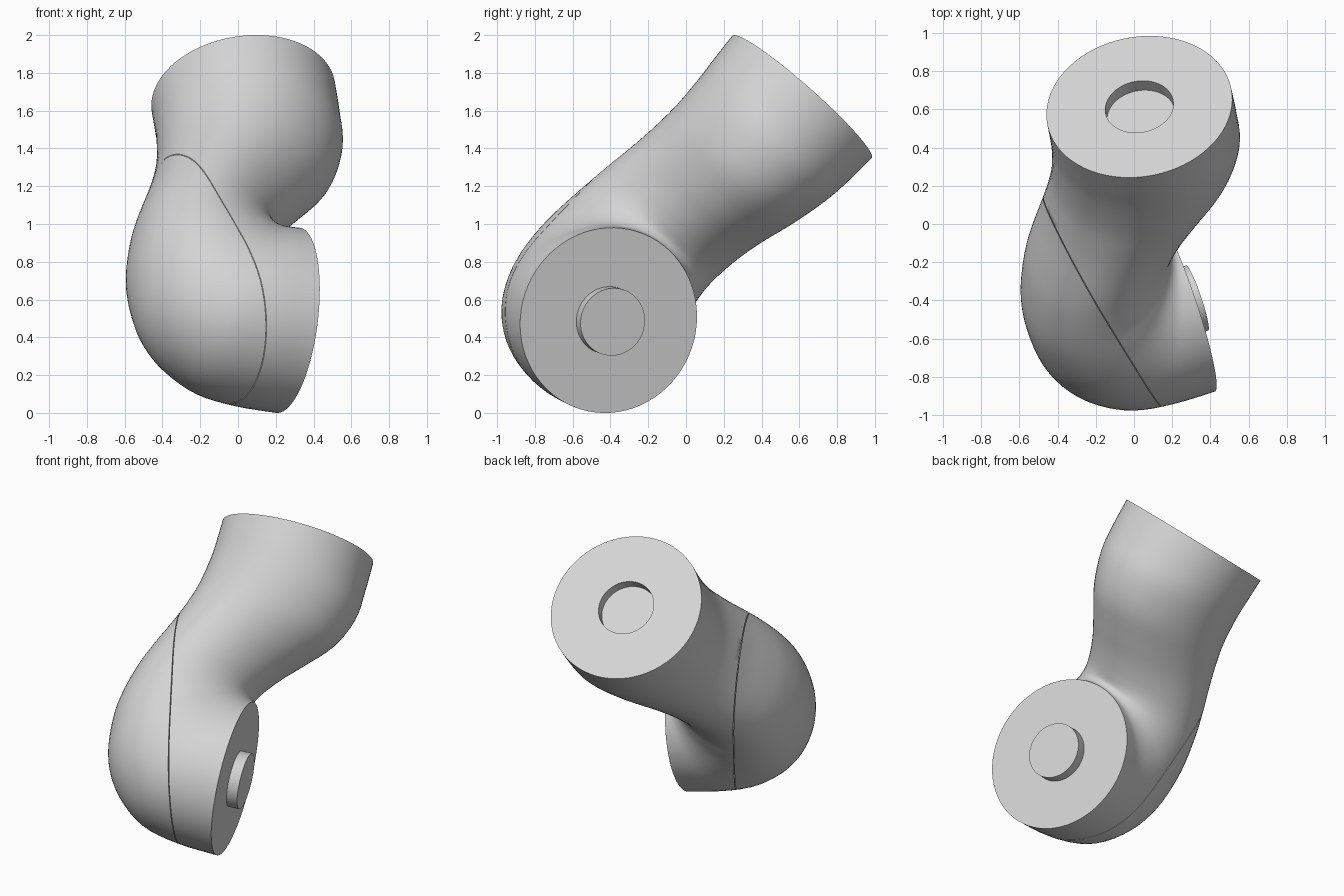
import bpy, bmesh, math
from mathutils import Vector, Matrix

cube = bpy.data.objects.get("Cube")
if cube:
    bpy.data.objects.remove(cube)

# Single light grey finish
grey = bpy.data.materials.new("light_grey")
grey.use_nodes = True
COLOUR = (0.66, 0.66, 0.66, 1)
grey.diffuse_color = COLOUR
grey.node_tree.nodes["Principled BSDF"].inputs["Base Color"].default_value = COLOUR

# Local frame: U runs into the lower joint, V along the upper arm, W sideways
U = Vector((-0.94, -0.318, 0.12)).normalized()
V = Vector((-0.128, 0.655, 0.745))
V = (V - U * V.dot(U)).normalized()
W = U.cross(V)
ORIGIN = Vector((0.265, -0.41, 0.49))
FRAME = Matrix.Translation(ORIGIN) @ Matrix((U, V, W)).transposed().to_4x4()
SEGMENTS = 72

# Elbow sections: outer point (u, v), inner point (u, v), half width, outer fullness
SECTIONS = [
    (0.00, -0.494, 0.00, 0.494, 0.494, 0.0),
    (0.265, -0.478, 0.01, 0.498, 0.492, 0.02),
    (0.505, -0.42, 0.018, 0.506, 0.483, 0.05),
    (0.69, -0.278, 0.022, 0.514, 0.472, 0.07),
    (0.80, -0.10, 0.025, 0.522, 0.460, 0.08),
    (0.842, 0.10, 0.027, 0.532, 0.448, 0.09),
    (0.842, 0.30, 0.022, 0.548, 0.432, 0.11),
    (0.79, 0.53, 0.005, 0.575, 0.418, 0.14),
    (0.725, 0.70, -0.035, 0.63, 0.412, 0.16),
    (0.655, 0.86, -0.11, 0.72, 0.41, 0.16),
    (0.602, 1.00, -0.22, 0.835, 0.417, 0.14),
    (0.56, 1.15, -0.365, 1.00, 0.435, 0.10),
    (0.535, 1.33, -0.447, 1.20, 0.462, 0.05),
    (0.53, 1.46, -0.455, 1.38, 0.48, 0.02),
    (0.53, 1.582, -0.452, 1.582, 0.491, 0.0),
]


def smooth_rows(rows, steps):
    """Catmull-Rom interpolation through the section rows."""
    out = []
    for i in range(len(rows) - 1):
        a, b, c, d = (rows[min(max(i + k, 0), len(rows) - 1)] for k in (-1, 0, 1, 2))
        for s in range(steps):
            t = s / steps
            out.append([0.5 * (2 * q + (r - p) * t + (2 * p - 5 * q + 4 * r - e) * t * t
                               + (3 * q - p - 3 * r + e) * t ** 3)
                        for p, q, r, e in zip(a, b, c, d)])
    return out + [rows[-1]]


def loft(bm, rows):
    """Skin egg-shaped rings and close both ends."""
    rings = []
    for ou, ov, iu, iv, w, full in rows:
        mid = Vector(((ou + iu) / 2, (ov + iv) / 2, 0))
        half = Vector(((ou - iu) / 2, (ov - iv) / 2, 0))
        ring = []
        for k in range(SEGMENTS):
            a = 2 * math.pi * k / SEGMENTS
            side = w * math.sin(a) * (1 + full * math.cos(a))
            ring.append(bm.verts.new(mid + half * math.cos(a) + Vector((0, 0, side))))
        rings.append(ring)
    for r0, r1 in zip(rings, rings[1:]):
        for k in range(SEGMENTS):
            n = (k + 1) % SEGMENTS
            bm.faces.new((r0[k], r0[n], r1[n], r1[k]))
    bm.faces.new(rings[0])
    bm.faces.new(rings[-1])


def make_part(name, rows, cut=None, keep=0):
    bm = bmesh.new()
    loft(bm, rows)
    if cut:
        point, normal = cut
        res = bmesh.ops.bisect_plane(
            bm, geom=bm.verts[:] + bm.edges[:] + bm.faces[:], dist=1e-5,
            plane_co=point + normal * (0.002 * keep), plane_no=normal,
            clear_inner=keep > 0, clear_outer=keep < 0)
        edges = [e for e in res["geom_cut"] if isinstance(e, bmesh.types.BMEdge)]
        bmesh.ops.holes_fill(bm, edges=edges, sides=0)
    bmesh.ops.recalc_face_normals(bm, faces=bm.faces[:])
    bm.transform(FRAME)
    mesh = bpy.data.meshes.new(name)
    bm.to_mesh(mesh)
    bm.free()
    mesh.materials.append(grey)
    obj = bpy.data.objects.new(name, mesh)
    bpy.context.collection.objects.link(obj)
    bpy.ops.object.select_all(action="DESELECT")
    obj.select_set(True)
    bpy.context.view_layer.objects.active = obj
    bpy.ops.object.shade_smooth_by_angle(angle=math.radians(35))


# Elbow body with a round socket sunk into the upper face
R = 0.18
body = smooth_rows(SECTIONS, 4)
socket = [(0.039 + R, v, 0.039 - R, v, R, 0) for v in (1.582, 1.507)]

# Seam plane between the main shell and the outer cover
seam = (Vector((0.415, 0.18, 0)), Vector((1.34, -0.34, 0)).normalized())
make_part("elbow_shell", body + socket, seam, -1)
make_part("elbow_cover", body, seam, 1)

# Round peg on the lower joint face
make_part("joint_peg", [(u, -R, u, R, R, 0) for u in (0.01, -0.07)])
